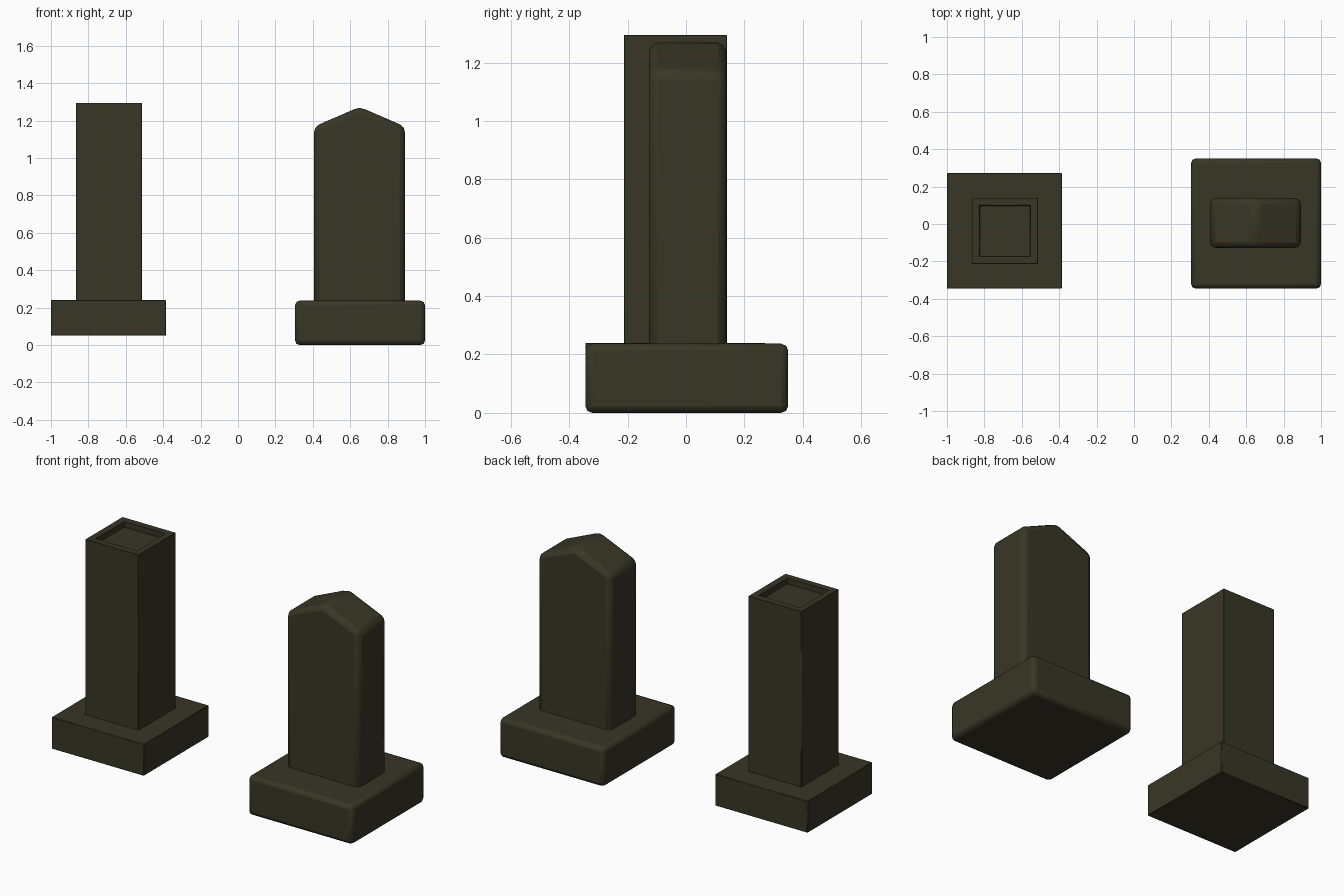
import bpy, bmesh, math

if "Cube" in bpy.data.objects:
    bpy.data.objects.remove(bpy.data.objects["Cube"])

stone = bpy.data.materials.new("dark_olive_stone")
stone.diffuse_color = (0.040, 0.037, 0.019, 1)
stone.use_nodes = True
stone.node_tree.nodes["Principled BSDF"].inputs["Base Color"].default_value = stone.diffuse_color


def finish(name, bm, bevel, segments):
    bmesh.ops.recalc_face_normals(bm, faces=bm.faces[:])
    me = bpy.data.meshes.new(name)
    bm.to_mesh(me)
    bm.free()
    me.materials.append(stone)
    ob = bpy.data.objects.new(name, me)
    bpy.context.collection.objects.link(ob)
    mod = ob.modifiers.new("soft_edges", 'BEVEL')
    mod.width = bevel
    mod.segments = segments
    mod.limit_method = 'ANGLE'
    mod.angle_limit = math.radians(30)
    bpy.ops.object.select_all(action='DESELECT')
    ob.select_set(True)
    bpy.context.view_layer.objects.active = ob
    bpy.ops.object.shade_smooth_by_angle(angle=math.radians(35))
    return ob


def prism(profile, y0, y1):
    """Extrude an x-z outline from y0 to y1."""
    bm = bmesh.new()
    face = bm.faces.new([bm.verts.new((x, y0, z)) for x, z in profile])
    ext = bmesh.ops.extrude_face_region(bm, geom=[face])
    verts = [v for v in ext["geom"] if isinstance(v, bmesh.types.BMVert)]
    bmesh.ops.translate(bm, vec=(0, y1 - y0, 0), verts=verts)
    if face.is_valid and len(bm.faces) == len(profile) + 1:
        bm.faces.new([v for v in bm.verts if v not in verts])
    return bm


def box(x0, x1, y0, y1, z0, z1):
    return prism([(x0, z0), (x1, z0), (x1, z1), (x0, z1)], y0, y1)


# Left monument: plinth and square pillar
finish("pillar_plinth", box(-1.0, -0.385, -0.345, 0.272, 0.05, 0.24), 0.003, 1)
bm = box(-0.867, -0.513, -0.213, 0.14, 0.22, 1.295)
bmesh.ops.recalc_face_normals(bm, faces=bm.faces[:])

# Sunken square in the pillar top
top = max(bm.faces, key=lambda f: f.calc_center_median().z)
bmesh.ops.inset_region(bm, faces=[top], thickness=0.058)
ext = bmesh.ops.extrude_face_region(bm, geom=[top])
floor = [v for v in ext["geom"] if isinstance(v, bmesh.types.BMVert)]
bmesh.ops.translate(bm, vec=(0, 0, -0.035), verts=floor)
if top.is_valid:
    bmesh.ops.delete(bm, geom=[top], context='FACES_ONLY')
finish("square_pillar", bm, 0.002, 1)

# Right monument: plinth and gabled headstone
finish("headstone_plinth", box(0.305, 1.0, -0.345, 0.35, 0.0, 0.237), 0.024, 2)
gable = [(0.407, 0.2), (0.893, 0.2), (0.893, 1.168), (0.65, 1.273), (0.407, 1.168)]
finish("gabled_headstone", prism(gable, -0.127, 0.138), 0.03, 2)
